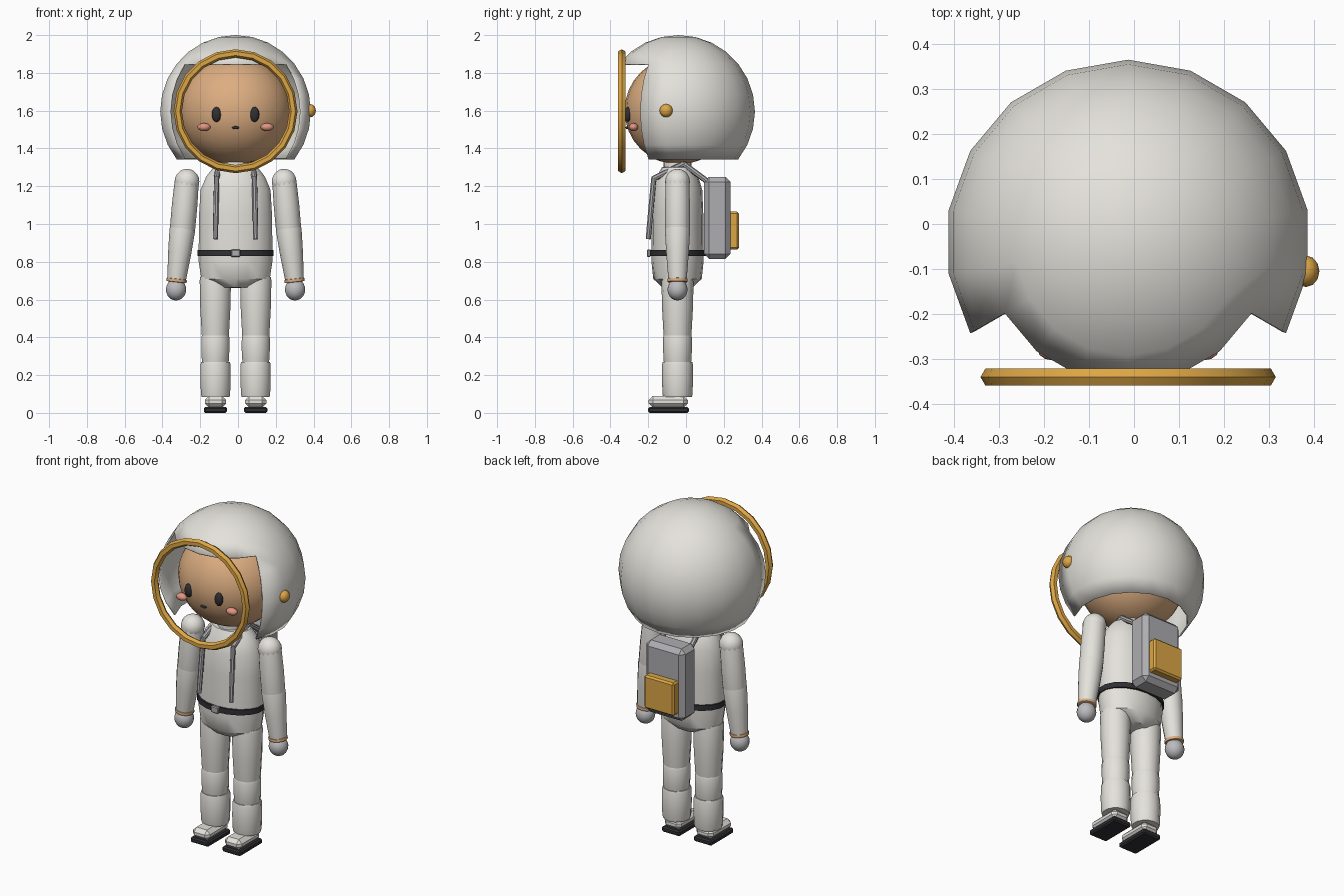
import bpy, bmesh, math
from mathutils import Vector, Matrix

if "Cube" in bpy.data.objects:
    bpy.data.objects.remove(bpy.data.objects["Cube"])

CX, CY = -0.013, -0.045   # body axis


def material(name, rgb):
    m = bpy.data.materials.new(name)
    m.diffuse_color = (*rgb, 1)
    m.use_nodes = True
    m.node_tree.nodes["Principled BSDF"].inputs["Base Color"].default_value = m.diffuse_color
    return m


WHITE = material("suit_white", (0.78, 0.76, 0.71))
SKIN = material("skin", (0.72, 0.42, 0.22))
ORANGE = material("orange", (0.72, 0.38, 0.06))
GREY = material("grey", (0.42, 0.42, 0.44))
GLOVE = material("glove", (0.5, 0.5, 0.52))
DARK = material("dark", (0.03, 0.03, 0.035))
BLUSH = material("blush", (0.75, 0.3, 0.22))


def finish(name, bm, mat, angle=40):
    bmesh.ops.remove_doubles(bm, verts=bm.verts, dist=1e-5)
    bmesh.ops.recalc_face_normals(bm, faces=bm.faces)
    me = bpy.data.meshes.new(name)
    bm.to_mesh(me)
    bm.free()
    me.materials.append(mat)
    ob = bpy.data.objects.new(name, me)
    bpy.context.collection.objects.link(ob)
    bpy.ops.object.select_all(action='DESELECT')
    ob.select_set(True)
    bpy.context.view_layer.objects.active = ob
    bpy.ops.object.shade_smooth_by_angle(angle=math.radians(angle))
    return ob


def lathe_mesh(profile, segs, scale=(1, 1, 1)):
    """Revolve (radius, z) points about z, first vertex column at +y."""
    bm = bmesh.new()
    rows = []
    for r, z in profile:
        rows.append([bm.verts.new((r * scale[0] * math.sin(2 * math.pi * i / segs),
                                   r * scale[1] * math.cos(2 * math.pi * i / segs),
                                   z * scale[2])) for i in range(segs)])
    for a, b in zip(rows, rows[1:]):
        for i in range(segs):
            j = (i + 1) % segs
            bm.faces.new((a[i], a[j], b[j], b[i]))
    bmesh.ops.remove_doubles(bm, verts=bm.verts, dist=1e-5)
    return bm


def lathe(name, profile, loc, mat, segs=16, scale=(1, 1, 1), angle=40):
    bm = lathe_mesh(profile, segs, scale)
    bmesh.ops.translate(bm, verts=bm.verts, vec=loc)
    return finish(name, bm, mat, angle)


def arc(rings):
    return [(math.sin(math.pi * k / rings), -math.cos(math.pi * k / rings)) for k in range(rings + 1)]


def ball(name, loc, radii, mat, segs=16, rings=10):
    return lathe(name, arc(rings), loc, mat, segs, radii, 60)


def limb(name, p, q, r1, r2, mat, segs=14, bulge=1.03):
    """Tapered tube from p to q with slightly swollen middle and closed ends."""
    p, q = Vector(p), Vector(q)
    d = q - p
    n = d.length
    prof = [(0, 0), (r1 * 0.96, 0), (r1, n * 0.06), ((r1 + r2) / 2 * bulge, n / 2),
            (r2, n * 0.94), (r2 * 0.96, n), (0, n)]
    bm = lathe_mesh(prof, segs)
    bm.transform(Matrix.Translation(p) @ d.to_track_quat('Z', 'Y').to_matrix().to_4x4())
    return finish(name, bm, mat)


def box(name, lo, hi, bevel, mat):
    lo, hi = Vector(lo), Vector(hi)
    bm = bmesh.new()
    bmesh.ops.create_cube(bm, size=1)
    bmesh.ops.scale(bm, verts=bm.verts, vec=hi - lo)
    bmesh.ops.translate(bm, verts=bm.verts, vec=(lo + hi) / 2)
    bmesh.ops.bevel(bm, geom=bm.edges[:], offset=bevel, segments=1, affect='EDGES')
    return finish(name, bm, mat, 25)


# Helmet shell: sphere with open base and front window
bm = lathe_mesh(arc(14), 18, (0.405,) * 3)
drop = []
for f in bm.faces:
    c = f.calc_center_median()
    front = math.degrees(math.atan2(c.y, c.x))
    if c.z < -0.25 or (c.z < 0.25 and -150 < front < -30):
        drop.append(f)
bmesh.ops.delete(bm, geom=drop, context='FACES')
bmesh.ops.translate(bm, verts=bm.verts, vec=(CX, -0.04, 1.595))
helmet = finish("helmet", bm, WHITE)
sol = helmet.modifiers.new("shell", 'SOLIDIFY')
sol.thickness, sol.offset = 0.01, -1

# Visor rim
bpy.ops.mesh.primitive_torus_add(location=(CX, -0.34, 1.597), rotation=(math.pi / 2, 0, 0),
                                 major_radius=0.306, minor_radius=0.022,
                                 major_segments=20, minor_segments=6)
rim = bpy.context.object
rim.name = "visor_rim"
rim.data.materials.append(ORANGE)
bpy.ops.object.shade_smooth_by_angle(angle=math.radians(40))
ball("helmet_knob", (0.382, -0.105, 1.6), (0.03, 0.035, 0.035), ORANGE, 12, 8)

# Head and face
ball("head", (CX, -0.04, 1.6), (0.3, 0.285, 0.285), SKIN, 24, 16)
ball("mouth", (CX, -0.31, 1.51), (0.02, 0.01, 0.008), DARK, 10, 6)

# Torso, neck and belt
lathe("torso", [(0, 0.66), (0.6, 0.665), (0.93, 0.71), (1.0, 0.8), (1.0, 0.88), (0.99, 1.05),
                (0.95, 1.18), (0.8, 1.25), (0.6, 1.3), (0, 1.31)],
      (CX, CY, 0), WHITE, 18, (0.198, 0.138, 1))
lathe("neck", [(0, 1.28), (0.075, 1.28), (0.075, 1.35), (0, 1.35)], (CX, CY, 0), WHITE, 14)
lathe("belt", [(0.9, 0.83), (1, 0.83), (1, 0.862), (0.9, 0.862), (0.9, 0.83)],
      (CX, CY, 0), DARK, 18, (0.205, 0.15, 1))
box("buckle", (CX - 0.025, -0.207, 0.826), (CX + 0.025, -0.185, 0.866), 0.005, GREY)

# Backpack and pocket
box("backpack", (CX - 0.13, 0.095, 0.815), (CX + 0.13, 0.235, 1.25), 0.027, GREY)
box("backpack_pocket", (CX - 0.1, 0.225, 0.865), (CX + 0.1, 0.28, 1.065), 0.01, ORANGE)

for side, s in (("left", -1), ("right", 1)):
    def P(x, y, z):
        return (CX + s * x, y, z)

    # Eyes and cheeks
    ball(f"eye_{side}", P(0.101, -0.308, 1.58), (0.025, 0.018, 0.04), DARK, 12, 8)
    ball(f"cheek_{side}", P(0.167, -0.278, 1.513), (0.035, 0.025, 0.021), BLUSH, 12, 8)

    # Harness straps over the shoulder
    limb(f"strap_front_{side}", P(0.107, -0.2, 0.92), P(0.1, -0.17, 1.25), 0.014, 0.014, GREY, 8)
    limb(f"strap_shoulder_{side}", P(0.1, -0.172, 1.24), P(0.09, -0.01, 1.32), 0.015, 0.015, GREY, 8)
    limb(f"strap_back_{side}", P(0.09, -0.015, 1.32), P(0.1, 0.12, 1.22), 0.015, 0.015, GREY, 8)

    # Arms
    ball(f"shoulder_{side}", P(0.257, CY, 1.225), (0.067, 0.066, 0.067), WHITE, 14, 10)
    limb(f"upper_arm_{side}", P(0.257, CY, 1.24), P(0.282, CY, 0.96), 0.064, 0.067, WHITE)
    limb(f"forearm_{side}", P(0.28, CY, 0.985), P(0.312, CY, 0.705), 0.068, 0.051, WHITE)
    limb(f"cuff_{side}", P(0.311, CY, 0.71), P(0.313, CY, 0.692), 0.053, 0.053, SKIN)
    ball(f"hand_{side}", P(0.315, CY, 0.653), (0.055, 0.053, 0.058), GLOVE, 14, 10)

    # Legs: thigh, knee band, boot shaft
    limb(f"thigh_{side}", P(0.107, CY, 0.72), P(0.107, CY, 0.395), 0.085, 0.074, WHITE)
    limb(f"shin_{side}", P(0.107, CY, 0.41), P(0.107, CY, 0.25), 0.076, 0.072, WHITE)
    limb(f"boot_shaft_{side}", P(0.106, CY, 0.27), P(0.106, CY, 0.085), 0.081, 0.079, WHITE)

    # Boot foot and sole
    x0, x1 = sorted((CX + s * 0.045, CX + s * 0.168))
    box(f"foot_{side}", (x0 + 0.005, -0.198, 0.028), (x1 - 0.005, 0.01, 0.09), 0.022, WHITE)
    box(f"sole_{side}", (x0, -0.2, 0), (x1, 0.015, 0.032), 0.008, DARK)
